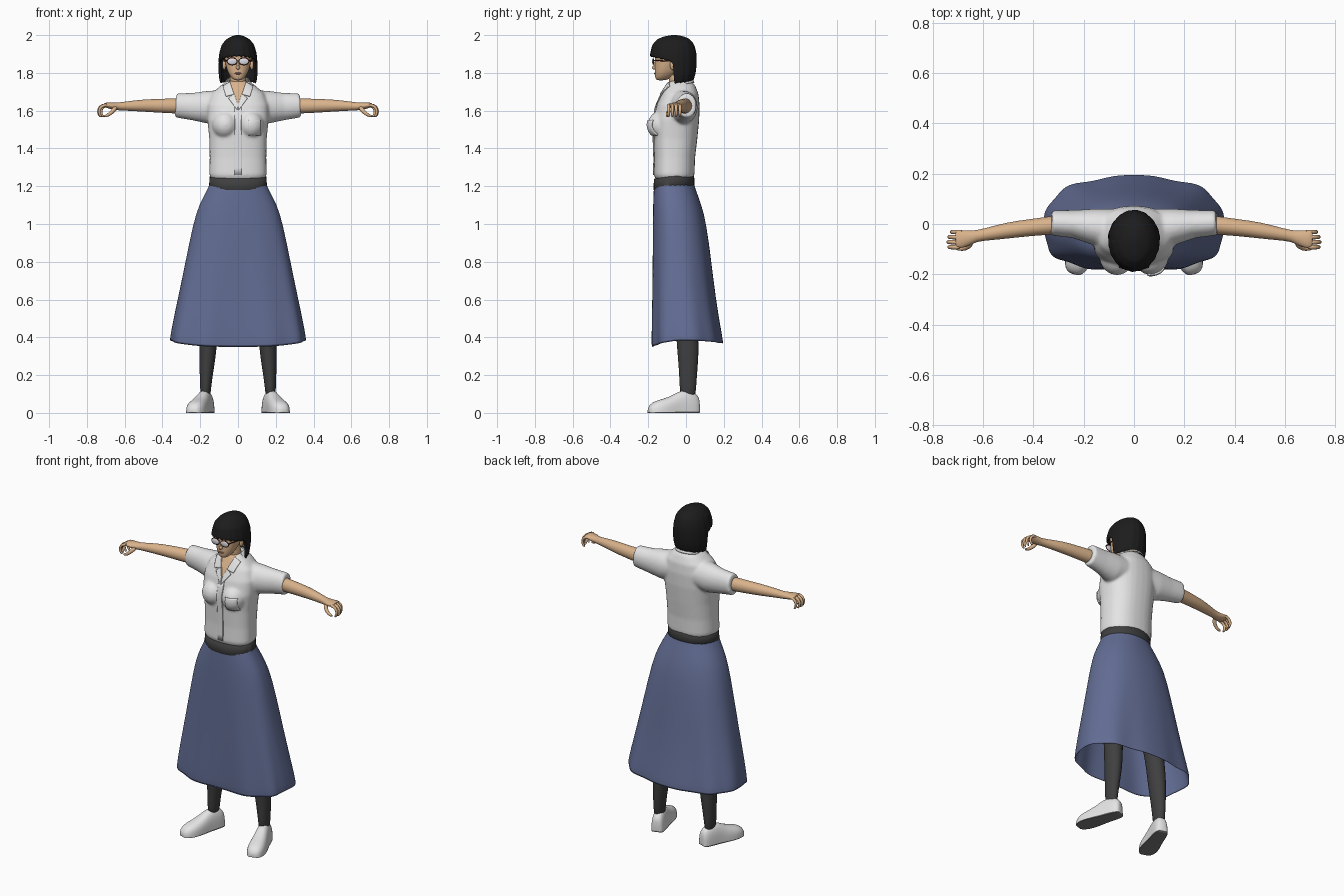
import bpy, bmesh, math
from mathutils import Vector, Matrix
from mathutils.bvhtree import BVHTree

if "Cube" in bpy.data.objects:
    bpy.data.objects.remove(bpy.data.objects["Cube"])


def material(name, r, g, b):
    m = bpy.data.materials.new(name)
    m.use_nodes = True
    m.diffuse_color = (r, g, b, 1)
    node = next(n for n in m.node_tree.nodes if n.type == 'BSDF_PRINCIPLED')
    node.inputs["Base Color"].default_value = (r, g, b, 1)
    node.inputs["Roughness"].default_value = 0.8
    return m


SKIN = material("skin", .70, .45, .26)
WHITE = material("white cloth", .78, .78, .78)
BLUE = material("blue cloth", .125, .155, .30)
DARK = material("dark grey", .05, .05, .05)
BLACK = material("black hair", .012, .012, .012)
SOLE = material("sole grey", .2, .2, .2)
LENS = material("lens", .7, .72, .78)
FRAME = material("glasses frame", .06, .015, .012)
LIPS = material("lips", .42, .2, .14)


# ---- helpers ----
def loft(bm, rings, start=True, end=True):
    rows = [[bm.verts.new(p) for p in ring] for ring in rings]
    n = len(rows[0])
    for a, b in zip(rows, rows[1:]):
        for i in range(n):
            j = (i + 1) % n
            bm.faces.new((a[i], a[j], b[j], b[i]))
    if start:
        bm.faces.new(rows[0])
    if end:
        bm.faces.new(rows[-1])


def angles(n):
    return [2 * math.pi * i / n for i in range(n)]


def spow(v, e):
    return math.copysign(abs(v) ** e, v)


def level_ring(z, rx, front, back, p=2.2, n=32, tilt=0):
    """Horizontal super-ellipse whose widest line sits nearer the front."""
    cy = .6 * front + .4 * back
    pts = []
    for a in angles(n):
        s = spow(math.sin(a), 2 / p)
        y = cy + s * ((back - cy) if s > 0 else (cy - front))
        pts.append(Vector((rx * spow(math.cos(a), 2 / p), y, z + tilt * s)))
    return pts


def tube(bm, path, s=1, n=16):
    """Path of (x, y, z, radius along y, radius across)."""
    pts = [Vector((s * q[0], q[1], q[2])) for q in path]
    rings = []
    for i, q in enumerate(path):
        t = (pts[min(i + 1, len(pts) - 1)] - pts[max(i - 1, 0)]).normalized()
        side = Vector((0, 1, 0))
        side = (side - t * side.dot(t)).normalized()
        up = t.cross(side)
        rings.append([pts[i] + side * q[3] * math.cos(a) + up * q[4] * math.sin(a)
                      for a in angles(n)])
    loft(bm, rings)


def ball(bm, centre, size, seg=24):
    m = Matrix.Translation(centre) @ Matrix.Diagonal((*size, 1))
    bmesh.ops.create_uvsphere(bm, u_segments=seg, v_segments=seg // 2, radius=1, matrix=m)


def finish(name, bm, mats, subsurf=0, solid=0, offset=0, rule=None):
    bmesh.ops.recalc_face_normals(bm, faces=bm.faces)
    if rule:
        for f in bm.faces:
            f.material_index = rule(f.calc_center_median())
    mesh = bpy.data.meshes.new(name)
    bm.to_mesh(mesh)
    bm.free()
    ob = bpy.data.objects.new(name, mesh)
    bpy.context.collection.objects.link(ob)
    for m in mats:
        mesh.materials.append(m)
    bpy.ops.object.select_all(action='DESELECT')
    ob.select_set(True)
    bpy.context.view_layer.objects.active = ob
    bpy.ops.object.shade_smooth_by_angle(angle=math.radians(60))
    if solid:
        mod = ob.modifiers.new("thickness", 'SOLIDIFY')
        mod.thickness, mod.offset = solid, offset
    if subsurf:
        mod = ob.modifiers.new("smooth", 'SUBSURF')
        mod.levels = mod.render_levels = subsurf
    return ob


# ---- skirt: flared cloth with folds growing to the hem ----
bm = bmesh.new()
rings = []
for z, rx, f, b in [(1.22, .145, -.165, .038), (1.19, .155, -.168, .045), (1.1, .205, -.172, .08),
                    (1.0, .235, -.174, .105), (.8, .275, -.176, .13), (.6, .315, -.178, .152),
                    (.45, .345, -.18, .175), (.365, .357, -.18, .188)]:
    t = (1.22 - z) / .86
    ring = level_ring(z, rx, f, b, 2.2 + .6 * t, 72)
    for p, a in zip(ring, angles(72)):
        fold = 1 + .035 * t * t * math.cos(9 * (a - math.pi / 2)) + .012 * t * math.sin(5 * a)
        p.x, p.y = p.x * (1 + (fold - 1) * .4), p.y * fold
        p.z += t ** 4 * (-.02 * max(0, -math.sin(a)) + .015 * abs(math.cos(a)) ** 2)
    rings.append(ring)
loft(bm, rings, False, False)
finish("skirt", bm, [BLUE], 1, .005)

# ---- belt ----
bm = bmesh.new()
loft(bm, [level_ring(z, rx, -.167 - e, .04 + e, tilt=.013)
          for z, rx, e in [(1.19, .148, .002), (1.194, .154, .005), (1.25, .15, .003), (1.254, .143, -.003)]])
finish("belt", bm, [DARK])

# ---- shirt: torso, bust and sleeves fused into one surface ----
bm = bmesh.new()
loft(bm, [level_ring(*r, 2.4) for r in [
    (1.235, .14, -.16, .035), (1.26, .152, -.17, .045), (1.35, .15, -.168, .048), (1.45, .152, -.172, .06),
    (1.55, .162, -.175, .07), (1.63, .162, -.155, .072), (1.69, .14, -.128, .066),
    (1.73, .095, -.105, .05), (1.757, .058, -.09, .03)]])
for s in (1, -1):
    tube(bm, [(.06, -.025, 1.625, .085, .085), (.16, -.01, 1.618, .072, .087),
              (.24, 0, 1.622, .056, .073), (.33, .005, 1.628, .05, .064)], s, 24)
    ball(bm, (s * .068, -.128, 1.525), (.07, .076, .075))
raw = finish("shirt_base", bm, [WHITE])
mod = raw.modifiers.new("fuse", 'REMESH')
mod.mode, mod.voxel_size = 'VOXEL', .007
mod = raw.modifiers.new("soften", 'SMOOTH')
mod.iterations, mod.factor = 10, .5
fused = raw.evaluated_get(bpy.context.evaluated_depsgraph_get()).to_mesh()
bm = bmesh.new()
bm.from_mesh(fused)
bpy.data.objects.remove(raw)
V_LOW, V_SLOPE = 1.635, .375
for s in (1, -1):
    bmesh.ops.bisect_plane(bm, geom=bm.verts[:] + bm.edges[:] + bm.faces[:],
                           plane_co=(0, 0, V_LOW), plane_no=(s, 0, -V_SLOPE))
surface = BVHTree.FromBMesh(bm)
finish("shirt", bm, [WHITE, SKIN],
       rule=lambda c: int(c.y < -.04 and abs(c.x) < V_SLOPE * (c.z - V_LOW)))


# ---- pocket, placket and collar: thin cloth laid on the shirt ----
def patch(name, outline, lift):
    bm = bmesh.new()
    bm.faces.new([bm.verts.new((x, -.5, z)) for x, z in outline])
    bmesh.ops.subdivide_edges(bm, edges=bm.edges[:], cuts=9, use_grid_fill=True)
    for v in bm.verts:
        hit = surface.ray_cast(v.co, Vector((0, 1, 0)))[0]
        v.co.y = (hit.y if hit else -.08) - lift
    finish(name, bm, [WHITE], 0, .006)


patch("pocket", [(.055, 1.47), (.12, 1.47), (.12, 1.55), (.055, 1.55)], .003)
patch("placket", [(-.018, 1.26), (.018, 1.26), (.018, 1.62), (-.018, 1.62)], .002)
for s, side in ((1, "left"), (-1, "right")):
    patch(side + "_collar", [(s * .042, 1.752), (s * .08, 1.73), (s * .064, 1.675), (s * .02, 1.686)], .006)
    patch(side + "_lapel", [(s * .02, 1.69), (s * .05, 1.665), (s * .002, 1.6), (s * .002, 1.636)], .004)

bm = bmesh.new()
loft(bm, [level_ring(z, rx, -.09, b, tilt=.012) for z, rx, b in
          [(1.735, .078, .045), (1.76, .06, .03), (1.768, .054, .024)]], False, False)
bmesh.ops.delete(bm, geom=[f for f in bm.faces if f.calc_center_median().y < -.05], context='FACES')
finish("collar_back", bm, [WHITE], 1, .006)

# ---- neck and head ----
bm = bmesh.new()
tube(bm, [(0, -.03, 1.68, .045, .05), (0, -.04, 1.74, .045, .043), (0, -.06, 1.83, .045, .043)], 1, 20)
finish("neck", bm, [SKIN], 1)
bm = bmesh.new()
loft(bm, [level_ring(*r, 2.1, 24) for r in [
    (1.76, .016, -.155, -.11), (1.772, .034, -.163, -.08), (1.8, .053, -.166, -.04), (1.835, .064, -.166, -.01),
    (1.87, .071, -.164, .01), (1.91, .076, -.166, .015), (1.95, .066, -.15, .01), (1.98, .03, -.1, -.03)]])
finish("head", bm, [SKIN], 2)
bm = bmesh.new()
ball(bm, (0, -.165, 1.828), (.011, .015, .011))
ball(bm, (0, -.162, 1.843), (.007, .01, .02))
for s in (1, -1):
    ball(bm, (s * .073, -.07, 1.842), (.01, .016, .026))
finish("nose_and_ears", bm, [SKIN])
bm = bmesh.new()
ball(bm, (0, -.163, 1.797), (.02, .006, .005))
finish("mouth", bm, [LIPS])

# ---- glasses ----
for name, mat, size in (("glasses_frame", FRAME, (.029, .003, .021)), ("lenses", LENS, (.025, .0055, .017))):
    bm = bmesh.new()
    for s in (1, -1):
        ball(bm, (s * .031, -.174, 1.861), size)
        if mat is FRAME:
            tube(bm, [(.057, -.173, 1.866, .003, .003), (.074, -.07, 1.862, .003, .003)], s, 8)
    finish(name, bm, [mat])

# ---- bobbed hair with a fringe ----
PROFILE = [(2.0, .012, -.075, -.045), (1.993, .035, -.115, -.01), (1.98, .06, -.15, .02), (1.95, .086, -.178, .044),
           (1.9, .1, -.19, .056), (1.85, .104, -.192, .056), (1.8, .105, -.19, .052), (1.73, .096, -.18, .03)]


def hair_size(z):
    for a, b in zip(PROFILE, PROFILE[1:]):
        if z >= b[0]:
            t = (a[0] - z) / (a[0] - b[0])
            return [u + (v - u) * t for u, v in zip(a[1:], b[1:])]
    return PROFILE[-1][1:]


COLS, ROWS = 72, 14
rings = []
for r in range(ROWS + 1):
    ring = []
    for i, a in enumerate(angles(COLS)):
        forward = -math.sin(a)
        jag = .006 * math.sin(i * 2.1)
        low = 1.888 - .03 * (1 - forward) + jag if forward > -.05 else 1.742 + .01 * max(0, -forward) + jag * .6
        z = 2 - (2 - low) * (r / ROWS) ** 1.7
        rx, f, b = hair_size(z)
        cy = .5 * (f + b)
        lock = 1 + .012 * math.sin(i * 1.57) * r / ROWS
        ring.append(Vector((rx * lock * math.cos(a), cy + (b - f) / 2 * lock * math.sin(a), z)))
    rings.append(ring)
bm = bmesh.new()
loft(bm, rings, True, False)
finish("hair", bm, [BLACK], 1, .012, -1)

# ---- limbs and shoes ----
for s, side in ((1, "left"), (-1, "right")):
    bm = bmesh.new()
    tube(bm, [(.28, 0, 1.625, .04, .042), (.33, -.006, 1.625, .037, .041), (.42, -.015, 1.626, .034, .037),
              (.5, -.025, 1.627, .033, .033), (.58, -.04, 1.625, .026, .026), (.63, -.048, 1.622, .022, .021),
              (.66, -.056, 1.624, .032, .02), (.7, -.062, 1.63, .038, .014), (.712, -.062, 1.63, .032, .009)], s)
    finish(side + "_arm", bm, [SKIN], 1)
    bm = bmesh.new()
    for k in range(4):
        y, reach = -.032 - .02 * k, (-.012, -.002, .002, -.002)[k]
        tube(bm, [(x + reach, y, z, r, r) for x, z, r in [
            (.69, 1.63, .01), (.72, 1.628, .01), (.738, 1.608, .009), (.738, 1.582, .008), (.722, 1.565, .006)]], s, 8)
    tube(bm, [(.645, -.07, 1.62, .014, .014), (.66, -.092, 1.6, .012, .012),
              (.682, -.1, 1.578, .01, .01), (.712, -.097, 1.568, .007, .007)], s, 8)
    finish(side + "_fingers", bm, [SKIN], 1)

    bm = bmesh.new()
    tube(bm, [(.172, .01, .07, .04, .027), (.172, .01, .14, .044, .029), (.165, .012, .25, .051, .04),
              (.157, .01, .36, .06, .047), (.15, 0, .5, .056, .05), (.13, -.03, .75, .07, .065),
              (.09, -.05, 1.05, .08, .075)], s, 20)
    finish(side + "_leg", bm, [DARK], 1)

    heel, toe = Vector((s * .152, .07, 0)), Vector((s * .242, -.2, 0))
    across = (toe - heel).cross(Vector((0, 0, 1))).normalized()
    rings = []
    for t, w, h in [(0, .022, .07), (.04, .036, .1), (.2, .041, .122), (.38, .043, .118), (.5, .047, .096),
                    (.68, .054, .076), (.85, .052, .064), (.96, .036, .046), (1, .018, .02)]:
        rings.append([heel.lerp(toe, t) + across * w * spow(math.cos(a), .8)
                      + Vector((0, 0, h * max(0, math.sin(a)) ** .7)) for a in angles(24)])
    bm = bmesh.new()
    loft(bm, rings)
    finish(side + "_shoe", bm, [WHITE, SOLE], 1, rule=lambda c: int(c.z < .004))
